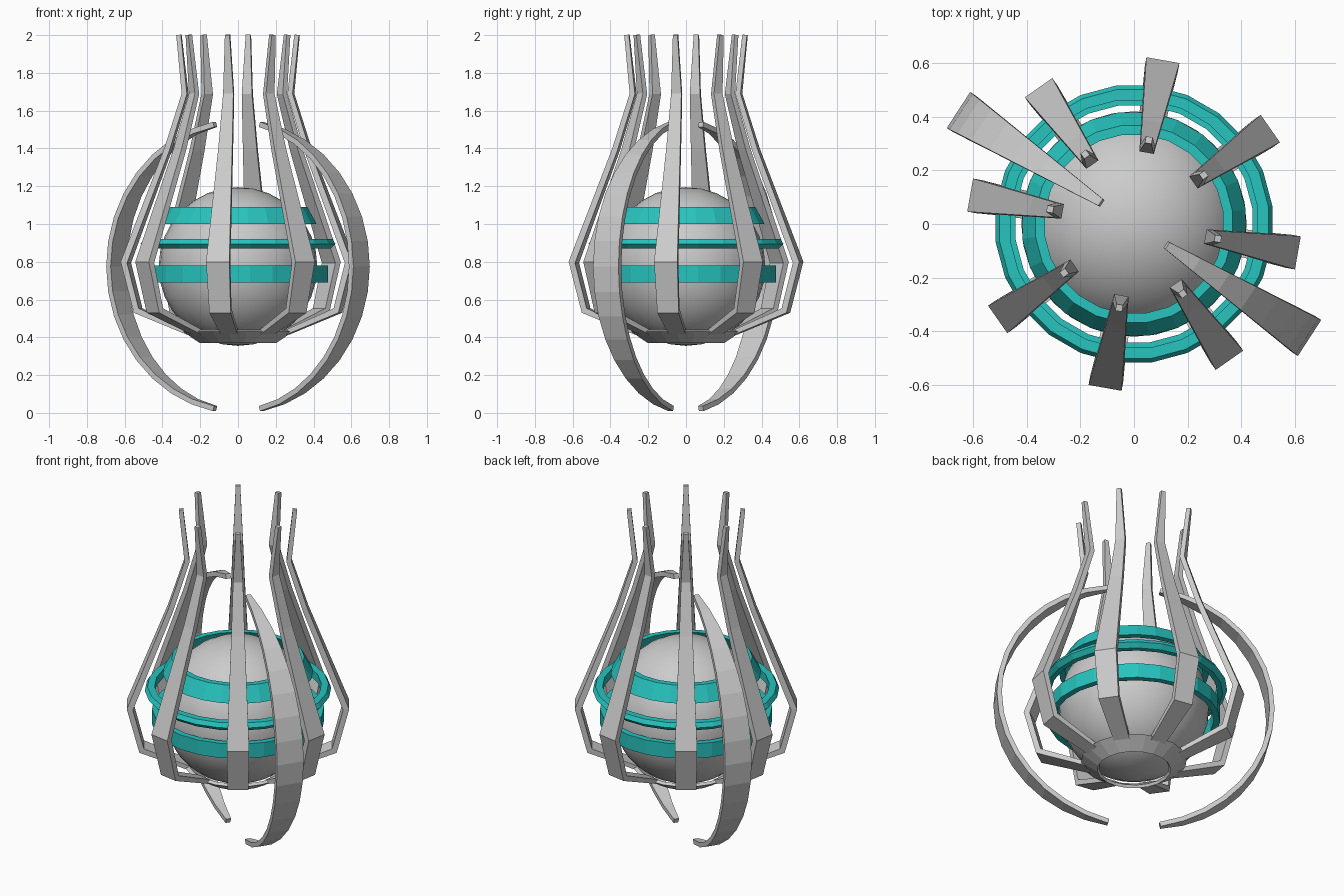
import bpy, bmesh, math
from mathutils import Vector

if "Cube" in bpy.data.objects:
    bpy.data.objects.remove(bpy.data.objects["Cube"])

teal = bpy.data.materials.new("teal")
teal.diffuse_color = (0.02, 0.55, 0.52, 1)
teal.use_nodes = True
teal.node_tree.nodes["Principled BSDF"].inputs["Base Color"].default_value = teal.diffuse_color


def finish(name, bm, mat=None):
    bmesh.ops.recalc_face_normals(bm, faces=bm.faces)
    me = bpy.data.meshes.new(name)
    bm.to_mesh(me)
    bm.free()
    ob = bpy.data.objects.new(name, me)
    bpy.context.collection.objects.link(ob)
    if mat:
        me.materials.append(mat)
    return ob


def blade(name, path, angle):
    """Loft a rectangular section along outer-face points (radius, z, width, thickness)."""
    bm = bmesh.new()
    pts = [Vector((p[0], p[1])) for p in path]
    loops = []
    for i, (r, z, w, t) in enumerate(path):
        d = (pts[min(i + 1, len(pts) - 1)] - pts[max(i - 1, 0)]).normalized()
        n = Vector((d.y, -d.x))          # inward for paths running downwards
        q = pts[i] + n * t
        loops.append([bm.verts.new(c) for c in (
            (r, -w / 2, z), (r, w / 2, z), (q.x, w / 2, q.y), (q.x, -w / 2, q.y))])
    for a, b in zip(loops, loops[1:]):
        for k in range(4):
            bm.faces.new((a[k], a[(k + 1) % 4], b[(k + 1) % 4], b[k]))
    bm.faces.new(loops[0])
    bm.faces.new(loops[-1])
    ob = finish(name, bm)
    ob.rotation_euler.z = math.radians(angle)


def ring(name, section, sides, mat=None):
    """Revolve a closed (radius, z) section around the z axis."""
    bm = bmesh.new()
    loops = []
    for i in range(sides):
        a = 2 * math.pi * (i + 0.5) / sides
        loops.append([bm.verts.new((r * math.cos(a), r * math.sin(a), z)) for r, z in section])
    m = len(section)
    for i in range(sides):
        a, b = loops[i], loops[(i + 1) % sides]
        for k in range(m):
            bm.faces.new((a[k], a[(k + 1) % m], b[(k + 1) % m], b[k]))
    finish(name, bm, mat)


# Central sphere
bpy.ops.mesh.primitive_uv_sphere_add(segments=32, ring_count=16, radius=0.42, location=(0, 0, 0.775))
bpy.context.object.name = "core_sphere"
bpy.ops.object.shade_smooth()

# Teal bands around the sphere
ring("upper_band", [(0.42, 1.0), (0.37, 1.09), (0.335, 1.09), (0.385, 1.0)], 24, teal)
ring("middle_band", [(0.495, 0.87), (0.52, 0.895), (0.505, 0.92), (0.465, 0.92), (0.465, 0.87)], 24, teal)
ring("lower_band", [(0.48, 0.69), (0.48, 0.78), (0.445, 0.78), (0.445, 0.69)], 24, teal)

# Sloped collar under the sphere
ring("base_collar", [(0.205, 0.37), (0.295, 0.43), (0.275, 0.44), (0.195, 0.385)], 20)

# Eight cage ribs
rib = [(0.33, 2.0, 0.025, 0.025), (0.298, 1.69, 0.055, 0.028), (0.39, 1.40, 0.075, 0.03),
       (0.62, 0.80, 0.125, 0.035), (0.55, 0.53, 0.115, 0.035), (0.27, 0.415, 0.09, 0.025)]
for i in range(8):
    blade(f"cage_rib_{i + 1}", rib, 35 + 45 * i)

# Two outer crescent blades
arc = []
for i in range(17):
    a = math.radians(79 - 158 * i / 16)
    r = 0.78 * math.cos(a)
    arc.append((r, 0.775 + 0.78 * math.sin(a), 0.03 + (r - 0.15) * 0.206, 0.028))
for i, ang in enumerate((147, -33)):
    blade(f"outer_crescent_{i + 1}", arc, ang)
